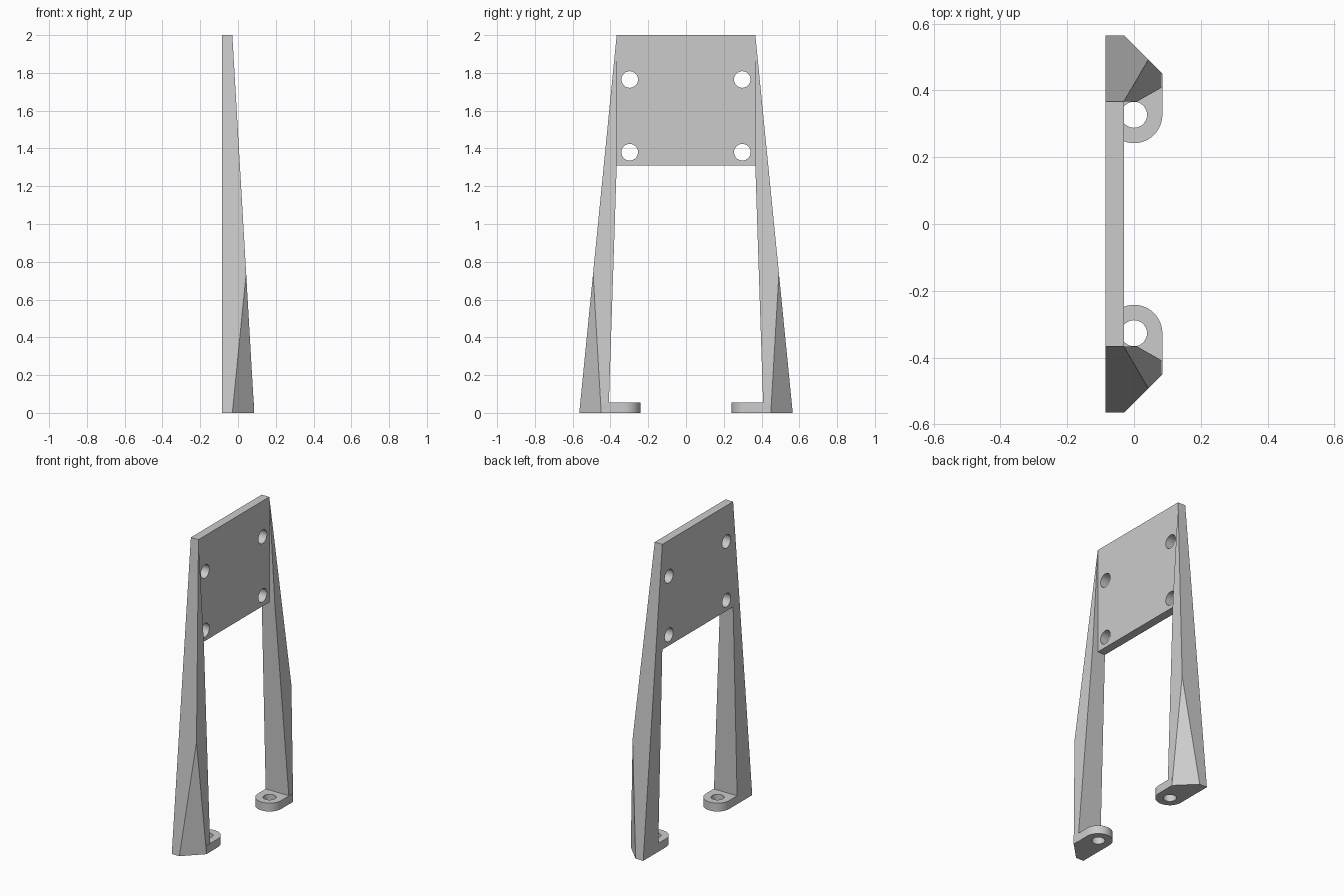
import bpy
import bmesh
from math import cos, sin, pi, radians
from mathutils import Vector

cube = bpy.data.objects.get("Cube")
if cube:
    bpy.data.objects.remove(cube, do_unlink=True)

grey = bpy.data.materials.new("plain grey")
grey.use_nodes = True
grey.diffuse_color = (0.6, 0.6, 0.6, 1)
grey.node_tree.nodes["Principled BSDF"].inputs["Base Color"].default_value = (0.6, 0.6, 0.6, 1)

# Shared dimensions
BACK, FRONT, HALF = -0.085, -0.03, 0.367
HEIGHT, PLATE_BASE, FOOT_THICK = 2.0, 1.31, 0.055
OUT, IN = 0.565, 0.41


def arc(cx, cy, r, start, end, steps):
    return [(cx + r * cos(start + (end - start) * i / steps),
             cy + r * sin(start + (end - start) * i / steps)) for i in range(steps + 1)]


def circle(cx, cy, r):
    return arc(cx, cy, r, 0, 2 * pi, 32)[:-1]


def extruded(name, loops, thickness, location, rotation=(0, 0, 0)):
    """Flat outline with holes, given a thickness."""
    curve = bpy.data.curves.new(name, 'CURVE')
    curve.dimensions = '2D'
    curve.fill_mode = 'BOTH'
    curve.extrude = thickness / 2
    for loop in loops:
        spline = curve.splines.new('POLY')
        spline.points.add(len(loop) - 1)
        for point, (u, v) in zip(spline.points, loop):
            point.co = (u, v, 0, 1)
        spline.use_cyclic_u = True
    obj = bpy.data.objects.new(name, curve)
    bpy.context.collection.objects.link(obj)
    obj.location, obj.rotation_euler = location, rotation
    bpy.ops.object.select_all(action='DESELECT')
    obj.select_set(True)
    bpy.context.view_layer.objects.active = obj
    bpy.ops.object.convert(target='MESH')
    obj = bpy.context.view_layer.objects.active
    bpy.ops.object.shade_smooth_by_angle(angle=radians(30))
    obj.data.materials.clear()
    obj.data.materials.append(grey)
    return obj


def mirror_y(obj):
    mod = obj.modifiers.new("mirror", 'MIRROR')
    mod.use_axis = (False, True, False)
    mod.use_clip = False
    mod.use_mirror_merge = False


# Mounting plate with four bolt holes
outline = [(-HALF, PLATE_BASE), (HALF, PLATE_BASE), (HALF, HEIGHT), (-HALF, HEIGHT)]
holes = [circle(y, z, 0.044) for y in (-0.298, 0.298) for z in (1.38, 1.765)]
extruded("mounting_plate", [outline] + holes, FRONT - BACK,
         ((BACK + FRONT) / 2, 0, 0), (pi / 2, 0, pi / 2))

# Rounded feet with a bolt hole each
foot = [(0.085, 0.45), (BACK, 0.45)] + arc(0, 0.327, 0.085, pi, 2 * pi, 24)
mirror_y(extruded("foot_tabs", [foot, circle(0, 0.327, 0.039)], FOOT_THICK,
                  (0, 0, FOOT_THICK / 2)))

# Tapered legs: a block trimmed by sloping planes
bm = bmesh.new()
bmesh.ops.create_cube(bm, size=1)
size = Vector((0.172, OUT - HALF, HEIGHT))
centre = Vector((BACK + size.x / 2, (OUT + HALF) / 2, HEIGHT / 2))
for v in bm.verts:
    v.co = centre + Vector(a * b for a, b in zip(v.co, size))
trims = [
    ((0, OUT, 0), (0, HEIGHT, OUT - HALF)),               # outer slope
    ((FRONT, 0, HEIGHT), (HEIGHT, 0, 0.116)),             # front slope
    ((FRONT, OUT, 0), (1, 1, 0)),                         # corner chamfer
    ((0, IN, 0), (0, -PLATE_BASE, HALF - IN)),            # inner slope
]
for point, normal in trims:
    cut = bmesh.ops.bisect_plane(bm, geom=bm.verts[:] + bm.edges[:] + bm.faces[:], dist=1e-5,
                                 plane_co=point, plane_no=Vector(normal).normalized(),
                                 clear_outer=True)
    rim = [e for e in bm.edges if e.is_boundary]
    bmesh.ops.holes_fill(bm, edges=rim, sides=0)
bmesh.ops.recalc_face_normals(bm, faces=bm.faces[:])
mesh = bpy.data.meshes.new("legs")
bm.to_mesh(mesh)
bm.free()
mesh.materials.append(grey)
legs = bpy.data.objects.new("legs", mesh)
bpy.context.collection.objects.link(legs)
mirror_y(legs)
